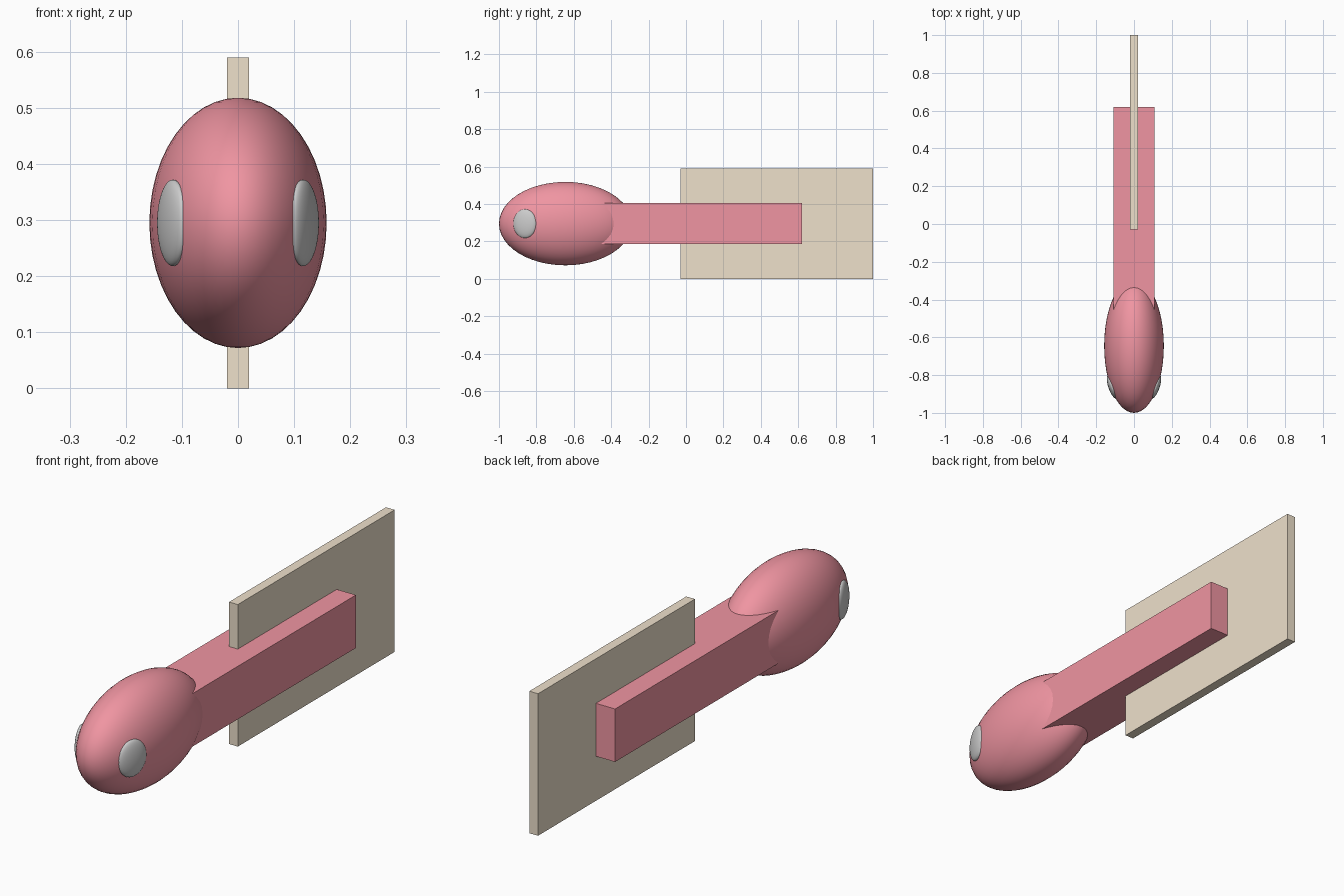
import bpy, math

if "Cube" in bpy.data.objects:
    bpy.data.objects.remove(bpy.data.objects["Cube"])


def material(name, rgb):
    m = bpy.data.materials.new(name)
    m.diffuse_color = (*rgb, 1)
    m.use_nodes = True
    m.node_tree.nodes["Principled BSDF"].inputs["Base Color"].default_value = m.diffuse_color
    return m


def finish(name, mat):
    o = bpy.context.object
    o.name = name
    if mat:
        o.data.materials.append(mat)
    return o


def box(name, lo, hi, mat):
    bpy.ops.mesh.primitive_cube_add(size=1, location=[(a + b) / 2 for a, b in zip(lo, hi)])
    bpy.context.object.scale = [b - a for a, b in zip(lo, hi)]
    bpy.ops.object.transform_apply(location=False, rotation=False, scale=True)
    return finish(name, mat)


def ellipsoid(name, centre, radii, mat=None, turn=0):
    bpy.ops.mesh.primitive_uv_sphere_add(segments=48, ring_count=24, radius=1,
                                         location=centre, rotation=(0, 0, turn))
    bpy.context.object.scale = radii
    bpy.ops.object.transform_apply(location=False, rotation=True, scale=True)
    bpy.ops.object.shade_smooth()
    return finish(name, mat)


red = material("red", (0.87, 0.30, 0.36))
tan = material("tan", (0.86, 0.75, 0.60))

# Upright board at the back
box("board", (-0.02, -0.03, 0), (0.02, 1.0, 0.59), tan)

# Square bar joining board and head
box("bar", (-0.108, -0.62, 0.185), (0.108, 0.62, 0.405), red)

# Egg-shaped head
ellipsoid("head", (0, -0.645, 0.295), (0.158, 0.355, 0.223), red)

# Shallow eyes lying along the head surface
for side, name in ((1, "right_eye"), (-1, "left_eye")):
    ellipsoid(name, (side * 0.116, -0.861, 0.295), (0.02, 0.065, 0.077),
              turn=-side * math.radians(18.7))
